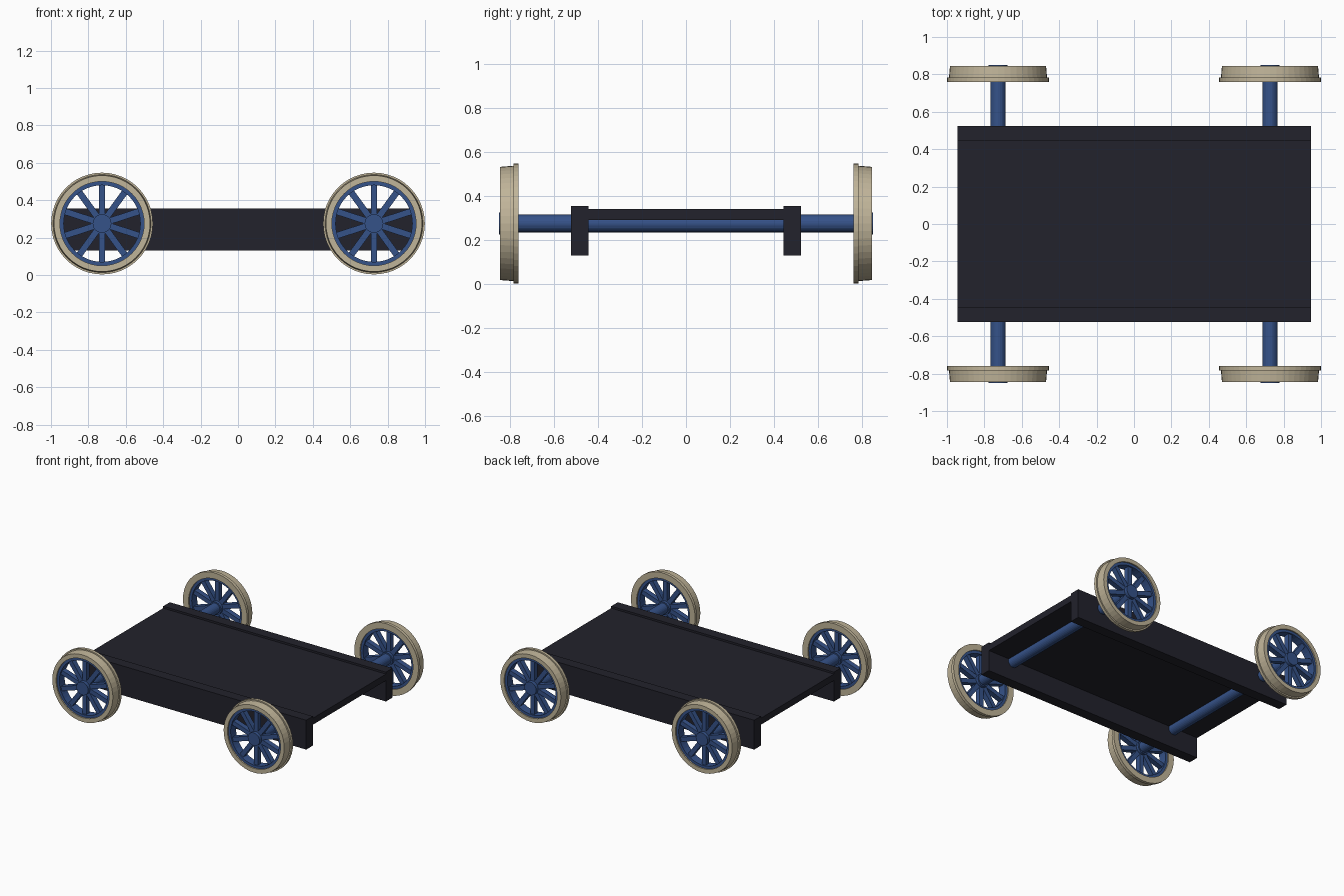
import bpy, bmesh, math
from mathutils import Matrix, Vector

if "Cube" in bpy.data.objects:
    bpy.data.objects.remove(bpy.data.objects["Cube"])

WHEEL_X, WHEEL_Z = 0.727, 0.275


def material(name, rgb):
    m = bpy.data.materials.new(name)
    m.diffuse_color = (*rgb, 1)
    m.use_nodes = True
    m.node_tree.nodes["Principled BSDF"].inputs["Base Color"].default_value = m.diffuse_color
    return m


DARK = material("charcoal", (0.016, 0.016, 0.025))
BLUE = material("blue", (0.036, 0.085, 0.25))
TAN = material("pale tan", (0.53, 0.46, 0.32))


def finish(name, bm, mat):
    bmesh.ops.recalc_face_normals(bm, faces=bm.faces)
    me = bpy.data.meshes.new(name)
    bm.to_mesh(me)
    bm.free()
    me.materials.append(mat)
    ob = bpy.data.objects.new(name, me)
    bpy.context.collection.objects.link(ob)
    return ob


def add_box(bm, size, matrix):
    bmesh.ops.create_cube(bm, size=1, matrix=matrix @ Matrix.Diagonal((*size, 1)))


def box(name, size, loc, mat):
    bm = bmesh.new()
    add_box(bm, size, Matrix.Translation(loc))
    return finish(name, bm, mat)


def add_rod(bm, radius, y0, y1, segs):
    """Solid cylinder along y."""
    m = Matrix.Translation((0, (y0 + y1) / 2, 0)) @ Matrix.Rotation(math.pi / 2, 4, 'X')
    bmesh.ops.create_cone(bm, cap_ends=True, segments=segs, radius1=radius,
                          radius2=radius, depth=y1 - y0, matrix=m)


def add_ring(bm, profile, segs):
    """Revolve a closed (radius, y) profile around the y axis."""
    loops = []
    for i in range(segs):
        a = 2 * math.pi * i / segs
        loops.append([bm.verts.new((r * math.sin(a), y, r * math.cos(a))) for r, y in profile])
    n = len(profile)
    for i in range(segs):
        p, q = loops[i], loops[(i + 1) % segs]
        for j in range(n):
            k = (j + 1) % n
            bm.faces.new((p[j], p[k], q[k], q[j]))


def wheel(label, x, side):
    # Flanged tyre, flange facing the frame
    bm = bmesh.new()
    add_ring(bm, [(0.225, 0.76), (0.272, 0.76), (0.272, 0.783), (0.262, 0.783),
                  (0.257, 0.845), (0.225, 0.845)], 48)
    tyre = finish(label + "_tyre", bm, TAN)
    # Inner rim, hub and ten spokes
    bm = bmesh.new()
    add_ring(bm, [(0.205, 0.77), (0.226, 0.77), (0.226, 0.835), (0.205, 0.835)], 48)
    add_rod(bm, 0.05, 0.762, 0.849, 24)
    for i in range(10):
        rot = Matrix.Rotation(i * math.pi / 5, 4, 'Y')
        add_box(bm, (0.034, 0.04, 0.18), rot @ Matrix.Translation((0, 0.803, 0.125)))
    spokes = finish(label + "_spokes", bm, BLUE)
    for ob in (tyre, spokes):
        ob.location = (x, 0, WHEEL_Z)
        if side < 0:
            ob.rotation_euler.z = math.pi


# Deck and the two side beams
box("deck", (1.89, 0.90, 0.05), (0, 0, 0.315), DARK)
for side, label in ((-1, "front"), (1, "back")):
    box(label + "_beam", (1.89, 0.08, 0.225), (0, side * 0.483, 0.2425), DARK)

# Axles with a wheel at each end
for sx, end in ((-1, "left"), (1, "right")):
    bm = bmesh.new()
    add_rod(bm, 0.04, -0.80, 0.80, 24)
    axle = finish(end + "_axle", bm, BLUE)
    axle.location = (sx * WHEEL_X, 0, WHEEL_Z)
    for side, label in ((-1, "front"), (1, "back")):
        wheel(f"{label}_{end}_wheel", sx * WHEEL_X, side)
